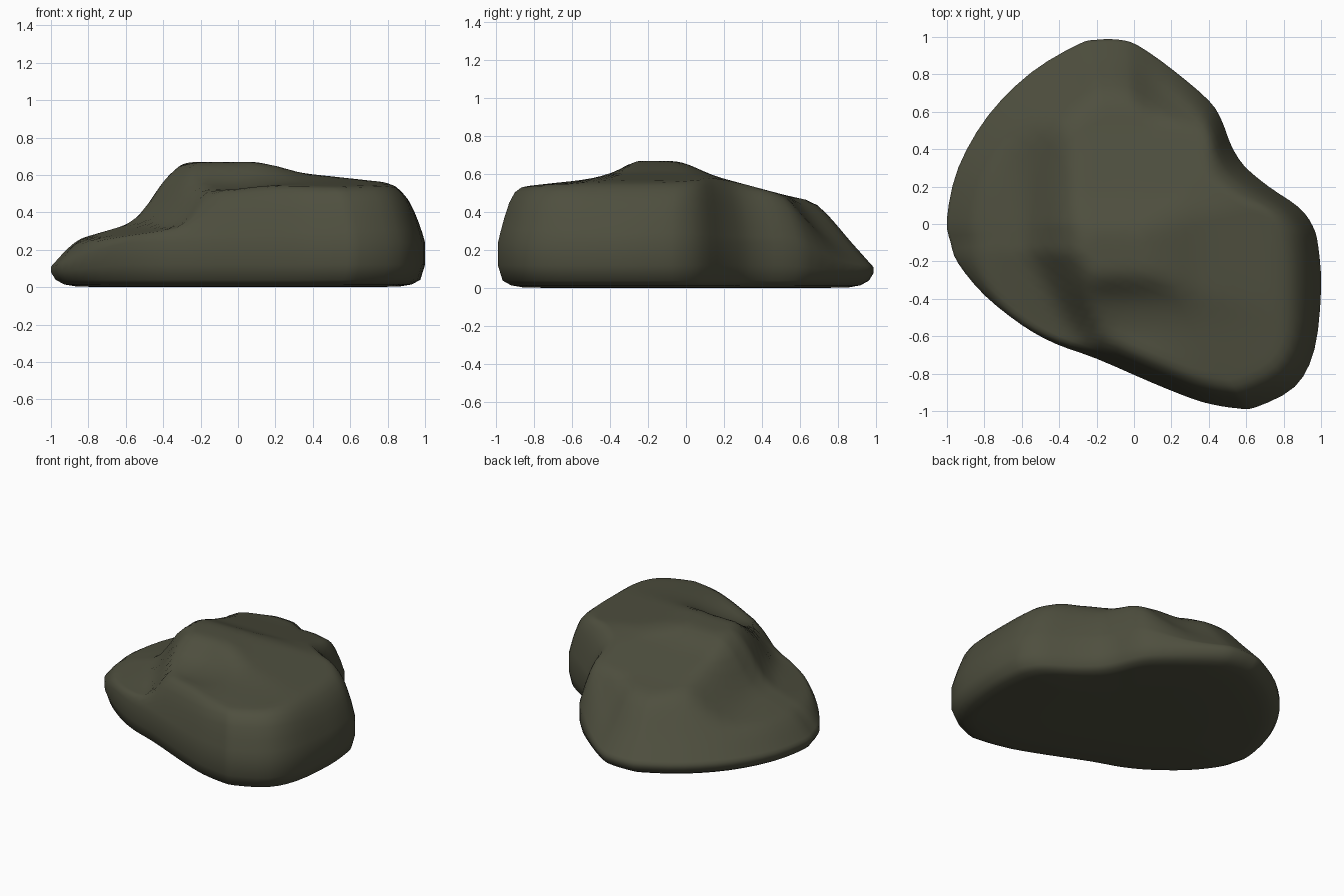
import bpy, bmesh, math

if "Cube" in bpy.data.objects:
    bpy.data.objects.remove(bpy.data.objects["Cube"])

# Plan outline of the boulder, anticlockwise seen from above
OUTLINE = [(1, -.35), (.985, -.12), (.955, -.01), (.88, .09), (.72, .2), (.59, .31), (.52, .42),
           (.47, .55), (.4, .66), (.2, .83), (.02, .955), (-.08, .985), (-.2, .985), (-.3, .96),
           (-.55, .81), (-.78, .58), (-.94, .3), (-1, .03), (-.98, -.1), (-.94, -.21), (-.8, -.38),
           (-.6, -.54), (-.42, -.64), (-.2, -.72), (.1, -.85), (.3, -.93), (.42, -.965),
           (.55, -.985), (.65, -.98), (.86, -.87), (.965, -.67)]
# Height profiles: across (x), along (y), and inward from the rim
ACROSS = [(-1, .2), (-.88, .25), (-.57, .34), (-.5, .41), (-.4, .57), (-.28, .68), (.05, .685),
          (.34, .61), (.8, .56), (.88, .52), (.95, .41), (1, .26)]
ALONG = [(-1, .52), (-.86, .535), (-.4, .59), (-.33, .63), (-.27, .685), (-.05, .68), (.15, .59),
         (.54, .485), (.66, .46), (.73, .43), (1, .25)]
STEEP_RIM = [(0, .24), (.03, .35), (.07, .46), (.1, .51), (.15, .57), (.25, .8)]
SLOPED_RIM = [(0, .11), (.12, .25), (.25, .41), (.3, .47), (.5, .85)]


def clamp(t):
    return min(max(t, 0), 1)


def profile(pts, v):
    if v <= pts[0][0]:
        return pts[0][1]
    for (a, p), (b, q) in zip(pts, pts[1:]):
        if v <= b:
            return p + (q - p) * (v - a) / (b - a)
    return pts[-1][1]


def soft_profile(pts, v, r=.04):
    return sum(profile(pts, v + o * r) for o in (-1, -.67, -.33, 0, .33, .67, 1)) / 7


def soft_min(a, b, k=.05):
    h = max(k - abs(a - b), 0) / k
    return min(a, b) - h * h * k / 4


def steepness(x, y):
    # front right side is a steep wall, back left side slopes
    d = (x - y) * .7071 / math.hypot(x, y)
    t = clamp((d + .7) / .7)
    return t * t * (3 - 2 * t)


def smooth_loop(pts, steps):
    out, n = [], len(pts)
    for i in range(n):
        p = [pts[(i + k) % n] for k in (-1, 0, 1, 2)]
        for s in range(steps):
            t = s / steps
            out.append(tuple(.5 * (2 * b + (c - a) * t + (2 * a - 5 * b + 4 * c - d) * t * t
                                   + (3 * b - a - 3 * c + d) * t ** 3) for a, b, c, d in zip(*p)))
    return out


def top_height(x, y, d, w):
    rim = w * profile(STEEP_RIM, d) + (1 - w) * profile(SLOPED_RIM, d)
    # the left step runs diagonally at the front and softens towards the back
    back = clamp(y / .4)
    shift = (.55 * max(0, -.15 - y) + .08 * back) * clamp((.35 - x) / .5) * clamp((x + 1) / .3)
    left = clamp((.1 - x) / .3)
    across = soft_profile(ACROSS, x - shift, .04 + .16 * back * left * clamp((x + 1) / .3))
    along = soft_profile(ALONG, y) + .03 * clamp(x / .35) * math.exp(-((y + .35) / .13) ** 2)
    hollow = .05 * math.exp(-((x + .08) / .28) ** 2 - ((y + .55) / .18) ** 2)
    return soft_min(soft_min(across, along) - hollow, rim)


loop = smooth_loop(OUTLINE, 3)
n = len(loop)
bm = bmesh.new()
rings = []

# Underside and lower rounded edge
for s, z in [(.5, 0), (.86, .003), (.93, .015), (.975, .04), (1, .08)]:
    rings.append([bm.verts.new((x * s, y * s, z + (.04 * steepness(x, y) if s == 1 else 0)))
                  for x, y in loop])
# Upper surface
for s in [1, .985, .965, .94, .91, .875, .84, .8, .75, .7, .64, .58, .52, .46, .4, .34, .28,
          .22, .16, .1, .05]:
    ring = []
    for x, y in loop:
        d = (1 - s) * math.hypot(x, y) * .95
        ring.append(bm.verts.new((x * s, y * s, top_height(x * s, y * s, d, steepness(x, y)))))
    rings.append(ring)

for a, b in zip(rings, rings[1:]):
    for i in range(n):
        j = (i + 1) % n
        bm.faces.new((a[i], a[j], b[j], b[i]))
base = bm.verts.new((0, 0, 0))
peak = bm.verts.new((0, 0, top_height(0, 0, 1, 1)))
for i in range(n):
    j = (i + 1) % n
    bm.faces.new((base, rings[0][j], rings[0][i]))
    bm.faces.new((peak, rings[-1][i], rings[-1][j]))
bmesh.ops.recalc_face_normals(bm, faces=bm.faces)
for f in bm.faces:
    f.smooth = True

mesh = bpy.data.meshes.new("boulder")
bm.to_mesh(mesh)
bm.free()
stone = bpy.data.materials.new("dark olive stone")
stone.diffuse_color = (.077, .078, .049, 1)
stone.use_nodes = True
stone.node_tree.nodes["Principled BSDF"].inputs["Base Color"].default_value = stone.diffuse_color
mesh.materials.append(stone)
boulder = bpy.data.objects.new("boulder", mesh)
bpy.context.collection.objects.link(boulder)
